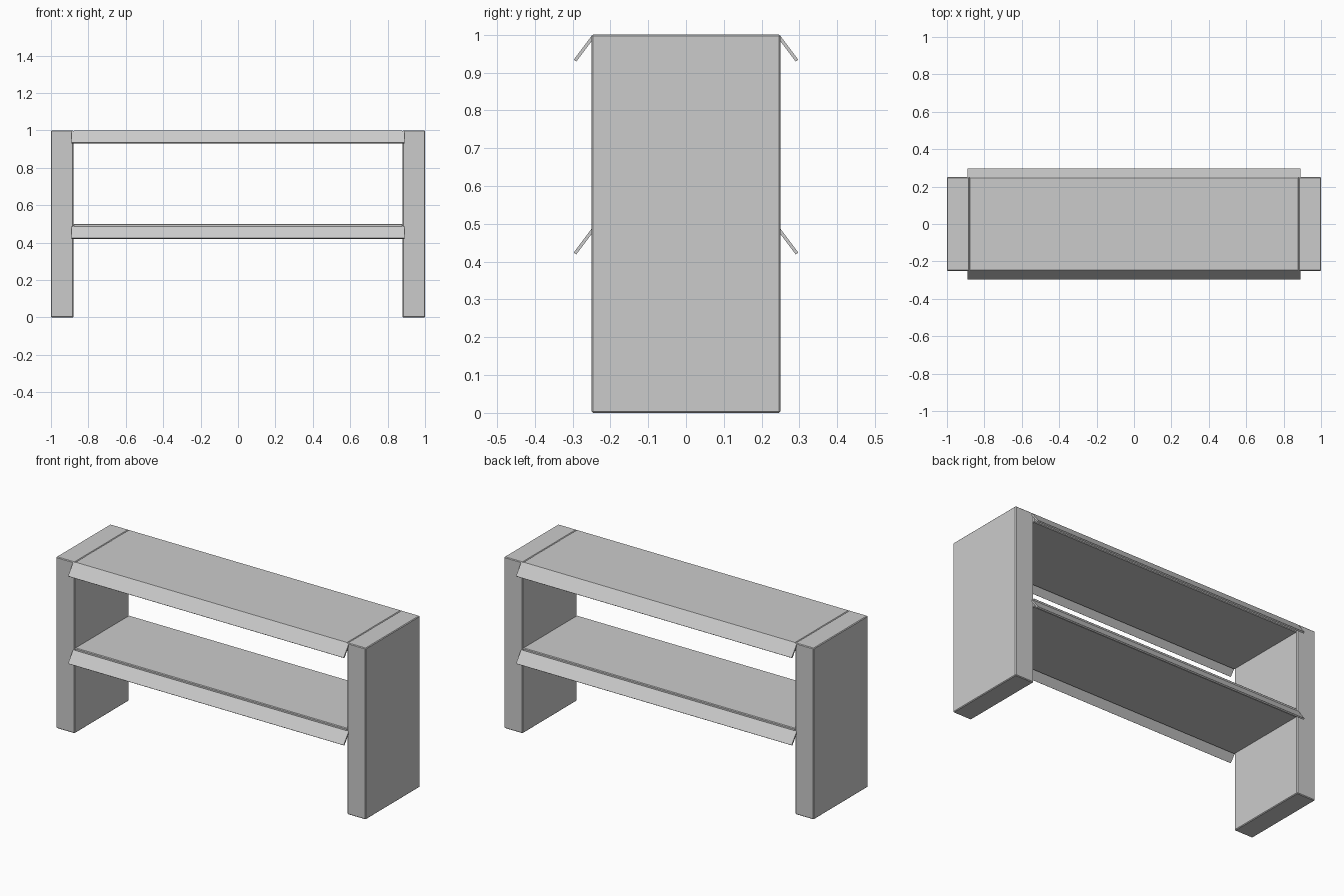
import bpy, bmesh

if "Cube" in bpy.data.objects:
    bpy.data.objects.remove(bpy.data.objects["Cube"])


def finish(name, bm, bevel=0.0):
    bmesh.ops.recalc_face_normals(bm, faces=bm.faces)
    me = bpy.data.meshes.new(name)
    bm.to_mesh(me)
    bm.free()
    ob = bpy.data.objects.new(name, me)
    bpy.context.collection.objects.link(ob)
    if bevel:
        mod = ob.modifiers.new("edge_bevel", "BEVEL")
        mod.width = bevel
        mod.segments = 1
    return ob


def box(name, lo, hi, bevel=0.004):
    bm = bmesh.new()
    bmesh.ops.create_cube(bm, size=1)
    for v in bm.verts:
        v.co = [(a + b) / 2 + c * (b - a) for a, b, c in zip(lo, hi, v.co)]
    return finish(name, bm, bevel)


def lip(name, side, top):
    # thin slanted strip, extruded along x from a side profile
    profile = [(0.249, -0.002), (0.297, -0.066), (0.290, -0.071), (0.242, -0.007)]
    bm = bmesh.new()
    face = bm.faces.new([bm.verts.new((-0.89, side * y, top + z)) for y, z in profile])
    ext = bmesh.ops.extrude_face_region(bm, geom=[face])
    verts = [g for g in ext["geom"] if isinstance(g, bmesh.types.BMVert)]
    bmesh.ops.translate(bm, verts=verts, vec=(1.78, 0, 0))
    return finish(name, bm)


# side panels
box("left_panel", (-1, -0.25, 0), (-0.88, 0.25, 1))
box("right_panel", (0.88, -0.25, 0), (1, 0.25, 1))

# shelves with slanted label lips on front and back
for level, top, lip_top in (("upper", 1.0, 1.0), ("lower", 0.5, 0.49)):
    box(level + "_shelf", (-0.88, -0.25, top - 0.05), (0.88, 0.25, top))
    lip(level + "_front_lip", -1, lip_top)
    lip(level + "_back_lip", 1, lip_top)
